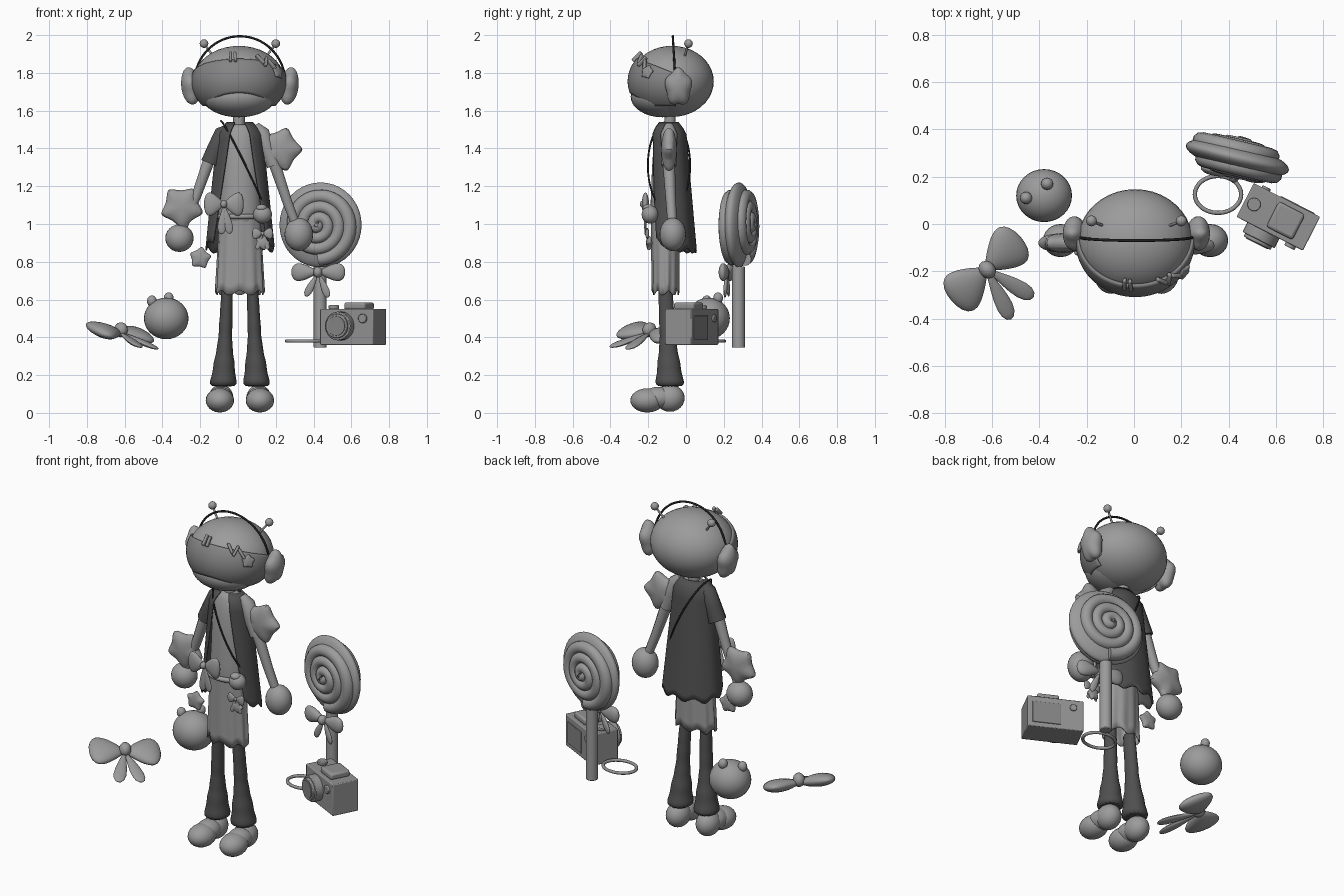
import bpy, bmesh
from math import sin, cos, pi, radians, sqrt
from mathutils import Matrix, Vector, Euler

if "Cube" in bpy.data.objects:
    bpy.data.objects.remove(bpy.data.objects["Cube"])


def material(name, value):
    mat = bpy.data.materials.new(name)
    mat.use_nodes = True
    colour = (value, value, value, 1)
    mat.diffuse_color = colour
    shader = next(n for n in mat.node_tree.nodes if n.type == 'BSDF_PRINCIPLED')
    shader.inputs["Base Color"].default_value = colour
    return mat


LIGHT = material("light_grey", 0.33)
MID = material("mid_grey", 0.29)
VISOR = material("visor_grey", 0.23)
CLOTH = material("dark_cloth", 0.08)
BLACK = material("near_black", 0.015)


def at(loc, rot=(0, 0, 0)):
    return Matrix.Translation(loc) @ Euler([radians(a) for a in rot]).to_matrix().to_4x4()


def finish(name, bm, mat, place=Matrix(), subsurf=0, thick=0, bevel=0):
    bmesh.ops.recalc_face_normals(bm, faces=bm.faces)
    mesh = bpy.data.meshes.new(name)
    bm.to_mesh(mesh)
    bm.free()
    mesh.materials.append(mat)
    obj = bpy.data.objects.new(name, mesh)
    bpy.context.scene.collection.objects.link(obj)
    obj.matrix_world = place
    if thick:
        obj.modifiers.new("thickness", 'SOLIDIFY').thickness = thick
    if bevel:
        mod = obj.modifiers.new("bevel", 'BEVEL')
        mod.width, mod.segments = bevel, 2
    if subsurf:
        mod = obj.modifiers.new("smooth", 'SUBSURF')
        mod.levels = mod.render_levels = subsurf
    bpy.ops.object.select_all(action='DESELECT')
    obj.select_set(True)
    bpy.context.view_layer.objects.active = obj
    bpy.ops.object.shade_smooth_by_angle(angle=radians(45))


def add_ball(bm, loc, radii, seg=24):
    m = Matrix.Translation(loc) @ Matrix.Diagonal((*radii, 1))
    return bmesh.ops.create_uvsphere(bm, u_segments=seg, v_segments=seg // 2, radius=1, matrix=m)["verts"]


def ball(name, loc, radii, mat, seg=24):
    bm = bmesh.new()
    add_ball(bm, (0, 0, 0), radii if isinstance(radii, tuple) else (radii,) * 3, seg)
    finish(name, bm, mat, at(loc))


def box(name, size, mat, place, bevel=0.005):
    bm = bmesh.new()
    bmesh.ops.create_cube(bm, size=1, matrix=Matrix.Diagonal((*size, 1)))
    finish(name, bm, mat, place, bevel=bevel)


def cylinder(name, radius, depth, mat, place, bevel=0.004):
    bm = bmesh.new()
    bmesh.ops.create_cone(bm, cap_ends=True, segments=32, radius1=radius, radius2=radius, depth=depth)
    finish(name, bm, mat, place, bevel=bevel)


def loft(name, rings, mat, n=16):
    """Stack of level ellipses, each (x, y, z, rx, ry)."""
    bm = bmesh.new()
    loops = [[bm.verts.new((x + rx * cos(2 * pi * i / n), y + ry * sin(2 * pi * i / n), z))
              for i in range(n)] for x, y, z, rx, ry in rings]
    for a, b in zip(loops, loops[1:]):
        for i in range(n):
            bm.faces.new((a[i], a[(i + 1) % n], b[(i + 1) % n], b[i]))
    bm.faces.new(loops[0])
    bm.faces.new(loops[-1])
    finish(name, bm, mat, subsurf=1)


def sheet(name, f, nu, nv, mat, thick):
    bm = bmesh.new()
    g = [[bm.verts.new(f(i / nu, j / nv)) for j in range(nv + 1)] for i in range(nu + 1)]
    for i in range(nu):
        for j in range(nv):
            bm.faces.new((g[i][j], g[i + 1][j], g[i + 1][j + 1], g[i][j + 1]))
    bmesh.ops.remove_doubles(bm, verts=bm.verts, dist=0.0005)
    finish(name, bm, mat, thick=thick)


def tube(name, points, radii, mat, place=Matrix(), closed=False):
    curve = bpy.data.curves.new(name, 'CURVE')
    curve.dimensions, curve.bevel_depth, curve.bevel_resolution = '3D', 1, 3
    curve.use_fill_caps = True
    spline = curve.splines.new('POLY')
    spline.points.add(len(points) - 1)
    spline.use_cyclic_u = closed
    for i, (p, co) in enumerate(zip(spline.points, points)):
        p.co = (*co, 1)
        p.radius = radii[i] if isinstance(radii, list) else radii
    curve.materials.append(mat)
    obj = bpy.data.objects.new(name, curve)
    bpy.context.scene.collection.objects.link(obj)
    obj.matrix_world = place


def star(name, place, r, depth, mat=LIGHT):
    bm = bmesh.new()
    rims = [[bm.verts.new((k * sin(i * pi / 5), y, k * cos(i * pi / 5)))
             for i in range(10) for k in [r * (0.66 if i % 2 else 1.24)]] for y in (-depth / 2, depth / 2)]
    for rim, side in zip(rims, (-1, 1)):
        mid = bm.verts.new((0, side * depth, 0))
        for i in range(10):
            bm.faces.new((rim[i], rim[(i + 1) % 10], mid))
    for i in range(10):
        j = (i + 1) % 10
        bm.faces.new((rims[0][i], rims[0][j], rims[1][j], rims[1][i]))
    finish(name, bm, mat, place, subsurf=2)


def bow(name, place, span, height, tail, mat=LIGHT, angles=(-20, 20)):
    """Two puffed loops along x, a knot, and two tails hanging along -z."""
    bm = bmesh.new()
    for side in (-1, 1):
        for v in add_ball(bm, (0, 0, 0), (1, 1, 1)):
            t = (v.co.x + 1) / 2
            v.co = (side * span * t ** 0.8, v.co.y * span * 0.18, v.co.z * height / 2 * (0.55 + 0.75 * t))
    add_ball(bm, (0, -span * 0.08, 0), (span * 0.17, span * 0.2, span * 0.2), 16)
    for a in angles:
        verts = add_ball(bm, (0, 0, 0), (1, 1, 1), 16)
        for v in verts:
            t = (1 - v.co.z) / 2
            v.co = (v.co.x * tail * (0.07 + 0.12 * t), v.co.y * span * 0.07, -tail * t ** 0.8)
        bmesh.ops.rotate(bm, verts=verts, matrix=Matrix.Rotation(radians(-a), 3, 'Y'))
    finish(name, bm, mat, place)


# Head, face and wrap-around visor
HEAD = Vector((0.005, -0.075, 1.755))
ball("head", HEAD, (0.243, 0.222, 0.188), LIGHT, seg=40)
ball("face", (0.005, -0.125, 1.675), (0.195, 0.168, 0.11), LIGHT, seg=32)


def visor_point(u, v):
    az = radians(-96 + 192 * u)
    side = min(1, abs(az) / 0.95)
    low = -18 - 23 * side ** 2
    high = 37 - 26 * (abs(az) / 1.67) ** 2
    lat = radians(low + (high - low) * v)
    return HEAD + Vector((0.252 * sin(az) * cos(lat), -0.234 * cos(az) * cos(lat), 0.2 * sin(lat)))


sheet("visor", visor_point, 40, 14, VISOR, 0.012)


def on_head(x, z, tilt):
    d = Vector(((x - HEAD.x) / 0.258, 0, (z - HEAD.z) / 0.205))
    d.y = -sqrt(max(0, 1 - d.x ** 2 - d.z ** 2))
    n = Vector((d.x / 0.258, d.y / 0.24, d.z / 0.205)).normalized()
    p = HEAD + Vector((d.x * 0.258, d.y * 0.24, d.z * 0.205))
    return Matrix.Translation(p) @ n.to_track_quat('-Y', 'Z').to_matrix().to_4x4() @ at((0, 0, 0), (0, tilt, 0))


for x, z, tilt in ((-0.04, 1.885, -8), (-0.015, 1.885, -8), (0.118, 1.872, -25), (0.148, 1.86, 30), (0.178, 1.845, -25)):
    box("hair_clip", (0.016, 0.022, 0.064), MID, on_head(x, z, tilt), 0.006)
star("star_clip", on_head(0.212, 1.805, 10), 0.04, 0.014, MID)

# Headband, ear muffs and antennae
tube("headband", [(0.01 + 0.24 * cos(a), -0.055 - 0.015 * sin(a), 1.75 + 0.244 * sin(a))
                  for a in [pi * i / 32 for i in range(33)]], 0.006, BLACK)
for side in (-1, 1):
    bm = bmesh.new()
    for v in add_ball(bm, (0, 0, 0), (1, 1, 1), 30):
        flat = Vector((v.co.y, v.co.z))
        if flat.length > 0.01:
            lobe = 1 + 0.08 * cos(5 * flat.angle_signed(Vector((0, 1))))
            v.co = (v.co.x, v.co.y * lobe, v.co.z * lobe)
        v.co = (v.co.x * 0.05, v.co.y * 0.07, v.co.z * 0.098)
    finish("ear_muff", bm, LIGHT, at((0.01 + side * 0.26, -0.04, 1.725), (0, side * 8, 0)))
    tip = (0.01 + side * 0.19, 0.013, 1.955)
    tube("antenna_stem", [(0.01 + side * 0.12, -0.015, 1.86), tip], 0.006, LIGHT)
    ball("antenna_ball", tip, 0.023, LIGHT, seg=16)

# Neck and shirt
tube("neck", [(0.005, -0.085, 1.47), (0.005, -0.085, 1.62)], 0.031, LIGHT)
loft("shirt", [(0.01, -0.09, 1.53, 0.05, 0.04), (0.01, -0.09, 1.51, 0.095, 0.06), (0.01, -0.095, 1.4, 0.105, 0.085),
               (0.01, -0.1, 1.2, 0.105, 0.085), (0.01, -0.1, 1.02, 0.12, 0.095), (0.01, -0.1, 0.97, 0.115, 0.08)], LIGHT)


# Open waistcoat with a longer back
def vest_point(u, v):
    gap = 0.4 + 0.5 * v
    a = gap + (2 * pi - 2 * gap) * u
    back = (1 - cos(a)) / 2
    hem = 0.95 - 0.09 * back + 0.014 * sin(9 * a) - 0.03 * sin(a) ** 2
    round_top = min(1, 0.6 + v * 5)
    rx = (0.115 + 0.068 * v) * round_top
    ry = (0.09 + 0.025 * v) * round_top
    return (0.01 + rx * sin(a), -0.093 + 0.035 * v * back - ry * cos(a), 1.54 + (hem - 1.54) * v)


sheet("waistcoat", vest_point, 40, 20, CLOTH, 0.008)


# Pleated skirt
def skirt_point(u, v):
    a = 2 * pi * u
    k = 1 + 0.04 * v * cos(11 * a)
    return (0.01 + (0.105 + 0.024 * v) * k * sin(a), -0.108 - (0.078 - 0.006 * v) * k * cos(a),
            1.12 + (0.635 + 0.012 * cos(7 * a) - 1.12) * v)


sheet("skirt", skirt_point, 88, 10, LIGHT, 0.006)
tube("belt", [(0.01 + 0.125 * cos(a), -0.1 + 0.1 * sin(a), 1.04) for a in [pi * i / 12 for i in range(24)]],
     0.014, LIGHT, closed=True)

# Cross-body strap
tube("body_strap", [(0.025 - 0.115 * cos(a) + 0.015 * abs(sin(a)), -0.09 - 0.112 * sin(a), 1.31 + 0.235 * cos(a))
                    for a in [2 * pi * i / 40 for i in range(40)]], 0.005, BLACK, closed=True)

# Waist bow, pouch and charms
bow("waist_bow", at((-0.075, -0.215, 1.105)), 0.105, 0.125, 0.16, angles=(-5, 12))
ball("pouch", (0.13, -0.19, 1.05), (0.05, 0.045, 0.048), LIGHT)
ball("pouch_lid", (0.125, -0.2, 1.085), (0.03, 0.03, 0.02), LIGHT, seg=16)
bow("bow_charm", at((0.13, -0.205, 0.95)), 0.055, 0.06, 0.09)
star("hip_charm", at((0.13, -0.195, 0.9), (0, 20, 0)), 0.04, 0.02)
star("star_charm", at((-0.2, -0.12, 0.82), (0, 8, 0)), 0.06, 0.024)

# Arms, sleeves, mitten hands and stars
tube("right_arm", [(-0.1, -0.09, 1.45), (-0.16, -0.09, 1.32), (-0.22, -0.085, 1.15), (-0.3, -0.075, 0.96)],
     [0.034, 0.032, 0.027, 0.022], LIGHT)
tube("left_arm", [(0.13, -0.09, 1.45), (0.2, -0.09, 1.3), (0.26, -0.08, 1.12), (0.32, -0.07, 0.96)],
     [0.034, 0.032, 0.027, 0.024], LIGHT)
tube("right_sleeve", [(-0.04, -0.09, 1.505), (-0.08, -0.09, 1.475), (-0.115, -0.09, 1.4), (-0.148, -0.09, 1.32)],
     [0.03, 0.05, 0.05, 0.052], CLOTH)
tube("left_sleeve", [(0.09, -0.09, 1.52), (0.125, -0.09, 1.48), (0.155, -0.09, 1.4), (0.19, -0.09, 1.31)],
     [0.025, 0.044, 0.043, 0.04], LIGHT)
ball("right_hand", (-0.31, -0.07, 0.925), (0.075, 0.07, 0.073), LIGHT)
ball("left_hand", (0.322, -0.07, 0.945), (0.076, 0.07, 0.088), LIGHT)
star("right_wrist_star", at((-0.297, -0.08, 1.09), (0, 34, 0)), 0.118, 0.05)
star("left_shoulder_star", at((0.222, -0.09, 1.395), (0, 18, 0)), 0.122, 0.05)

# Flared trousers and rounded shoes
for side, name in ((-1, "right"), (1, "left")):
    rings = []
    for i in range(17):
        t = i / 16
        flare = max(0, t - 0.55) / 0.45
        fold = 0.004 * sin(i * 2.2) * t
        rings.append((0.01 + side * (0.066 + 0.023 * t), -0.11 + 0.025 * t, 0.68 - 0.545 * t,
                      0.03 + 0.014 * t + 0.031 * flare + fold, 0.038 + 0.01 * t + 0.032 * flare + fold))
    loft(name + "_trouser", rings, CLOTH)
    bm = bmesh.new()
    add_ball(bm, (side * 0.006, -0.205, 0.066), (0.075, 0.09, 0.064))
    add_ball(bm, (side * 0.003, -0.145, 0.08), (0.066, 0.09, 0.058))
    add_ball(bm, (0, -0.085, 0.078), (0.066, 0.078, 0.072))
    finish(name + "_shoe", bm, LIGHT, at((0.01 + side * 0.1, 0, 0)))

# Giant lollipop: lens core, a spiral on each face, stick and bow
POP = at((0.437, 0.28, 0.995), (0, 0, -14))
bm = bmesh.new()
add_ball(bm, (0, 0, 0), (0.224, 0.06, 0.225), 40)
finish("lollipop_core", bm, LIGHT, POP)
for side in (-1, 1):
    path, radii = [], []
    for i in range(121):
        t = i / 120
        a = -pi / 2 - side * 6.4 * pi * t
        r = 0.18 * (1 - t)
        path.append((r * cos(a), side * (0.03 + 0.036 * t), r * sin(a)))
        radii.append(0.038 - 0.01 * t)
    tube("lollipop_spiral", path, radii, LIGHT, POP)
cylinder("lollipop_stick", 0.034, 0.43, LIGHT, at((0.435, 0.278, 0.56)))
bow("lollipop_bow", at((0.425, 0.215, 0.745), (0, 0, -10)), 0.145, 0.095, 0.145, angles=(-28, 22))

# Camera with lens, viewfinder, buttons, screen and wrist loop
CAM = at((0.61, 0.03, 0.36), (0, 0, -27))
box("camera_body", (0.315, 0.16, 0.19), MID, CAM @ at((0, 0, 0.095)))
box("viewfinder_hump", (0.125, 0.12, 0.04), MID, CAM @ at((0.035, 0, 0.205)), 0.012)
box("camera_screen", (0.16, 0.008, 0.13), VISOR, CAM @ at((0.05, 0.08, 0.09)), 0.002)
FORWARD = (90, 0, 0)
cylinder("lens_barrel", 0.076, 0.05, MID, CAM @ at((-0.03, -0.1, 0.1), FORWARD))
cylinder("lens_rim", 0.064, 0.02, MID, CAM @ at((-0.03, -0.13, 0.1), FORWARD))
cylinder("lens_glass", 0.052, 0.006, VISOR, CAM @ at((-0.03, -0.14, 0.1), FORWARD), 0.001)
cylinder("front_button", 0.024, 0.02, MID, CAM @ at((0.1, -0.085, 0.14), FORWARD))
cylinder("back_button", 0.02, 0.014, MID, CAM @ at((-0.1, 0.083, 0.14), FORWARD))
cylinder("shutter_dial", 0.028, 0.02, MID, CAM @ at((-0.115, 0, 0.2)))
tube("wrist_loop", [(0.355 + 0.098 * cos(a), 0.125 + 0.078 * sin(a), 0.38)
                    for a in [2 * pi * i / 32 for i in range(32)]], 0.009, MID, closed=True)

# Round bear-head bag with two ears
ball("bear_bag", (-0.38, 0.12, 0.5), (0.118, 0.112, 0.11), LIGHT, seg=32)
for loc in ((-0.456, 0.11, 0.592), (-0.367, 0.17, 0.608)):
    ball("bear_ear", loc, (0.026, 0.026, 0.03), LIGHT, seg=16)

# Large loose bow, lying tilted
bow("large_bow", at((-0.625, -0.19, 0.425), (-70, 5, 43)), 0.2, 0.2, 0.25, angles=(-14, 17))
